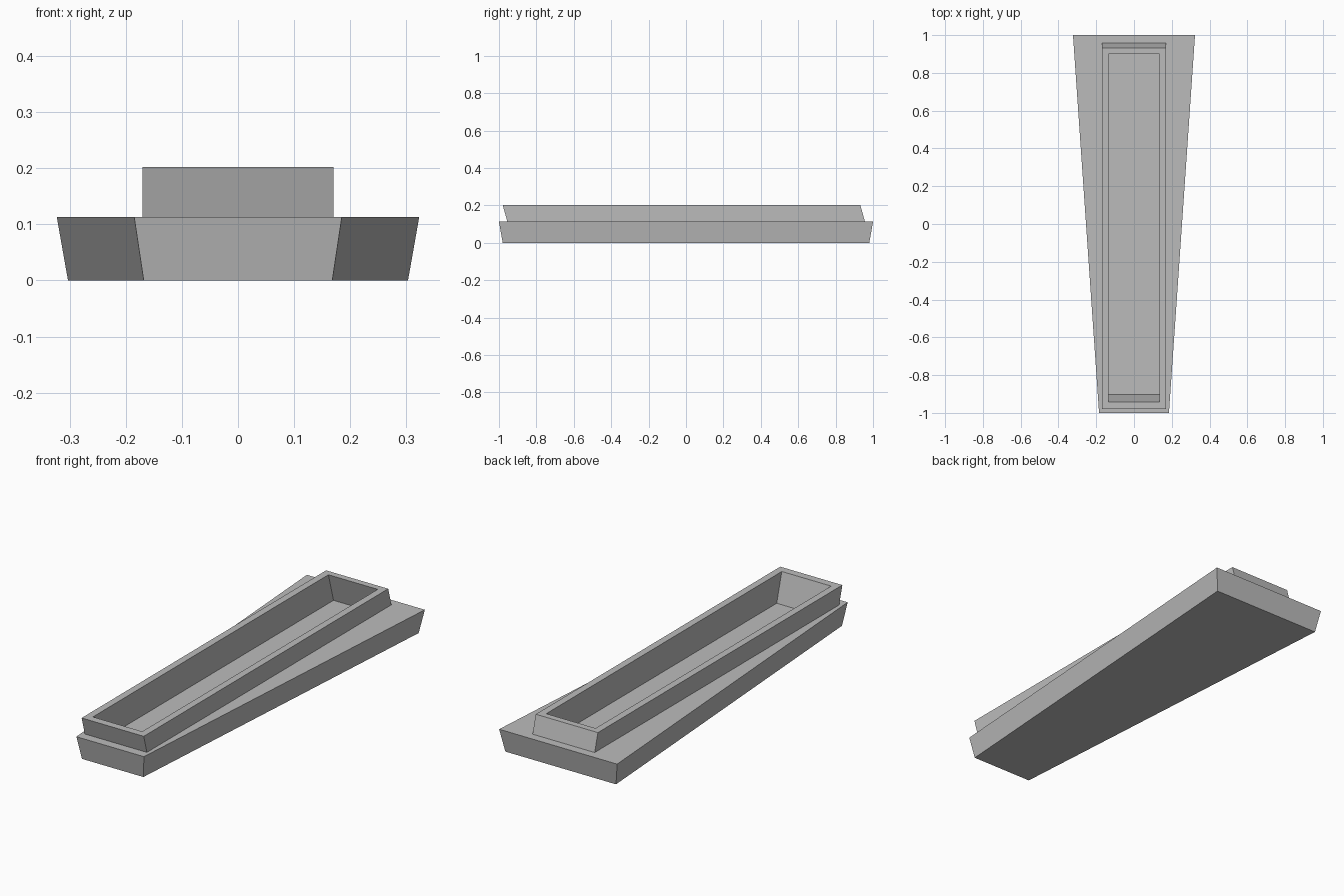
import bpy, bmesh

cube = bpy.data.objects.get("Cube")
if cube:
    bpy.data.objects.remove(cube, do_unlink=True)

# Plain grey material
grey = bpy.data.materials.new("plain grey")
grey.use_nodes = True
COLOUR = (0.5, 0.5, 0.5, 1)
grey.diffuse_color = COLOUR
grey.node_tree.nodes["Principled BSDF"].inputs["Base Color"].default_value = COLOUR

TOP, RIM, FLOOR = 0.113, 0.202, 0.06
LEAN = 0.28  # the tray walls lean forward as they rise


def ring(z, y_front, w_front, y_back, w_back):
    """Four corners of a level trapezoid, given by its half widths."""
    return [(-w_front, y_front, z), (w_front, y_front, z),
            (w_back, y_back, z), (-w_back, y_back, z)]


def leaning_ring(z, y_front, y_back, w):
    """Rectangle placed as at rim height, slid back with depth."""
    slide = (RIM - z) * LEAN
    return ring(z, y_front + slide, w, y_back + slide, w)


def loft(name, rings, cap_first=False, cap_last=False):
    bm = bmesh.new()
    loops = [[bm.verts.new(p) for p in r] for r in rings]
    for a, b in zip(loops, loops[1:]):
        for i in range(4):
            j = (i + 1) % 4
            bm.faces.new((a[i], a[j], b[j], b[i]))
    if cap_first:
        bm.faces.new(loops[0][::-1])
    if cap_last:
        bm.faces.new(loops[-1])
    mesh = bpy.data.meshes.new(name)
    bm.to_mesh(mesh)
    bm.free()
    mesh.materials.append(grey)
    obj = bpy.data.objects.new(name, mesh)
    bpy.context.collection.objects.link(obj)
    return obj


rim_foot = leaning_ring(TOP, -0.98, 0.932, 0.17)

# Tapered base, flaring upward, with its top open where the tray stands
loft("tapered_base", [
    ring(0, -0.98, 0.168, 0.98, 0.303),
    ring(TOP, -1, 0.185, 1, 0.323),
    rim_foot,
], cap_first=True)

# Hollow tray: outer wall, rim, inner wall and sunken floor
loft("hollow_tray", [
    rim_foot,
    leaning_ring(RIM, -0.98, 0.932, 0.17),
    leaning_ring(RIM, -0.942, 0.9, 0.135),
    leaning_ring(FLOOR, -0.942, 0.9, 0.135),
], cap_last=True)
